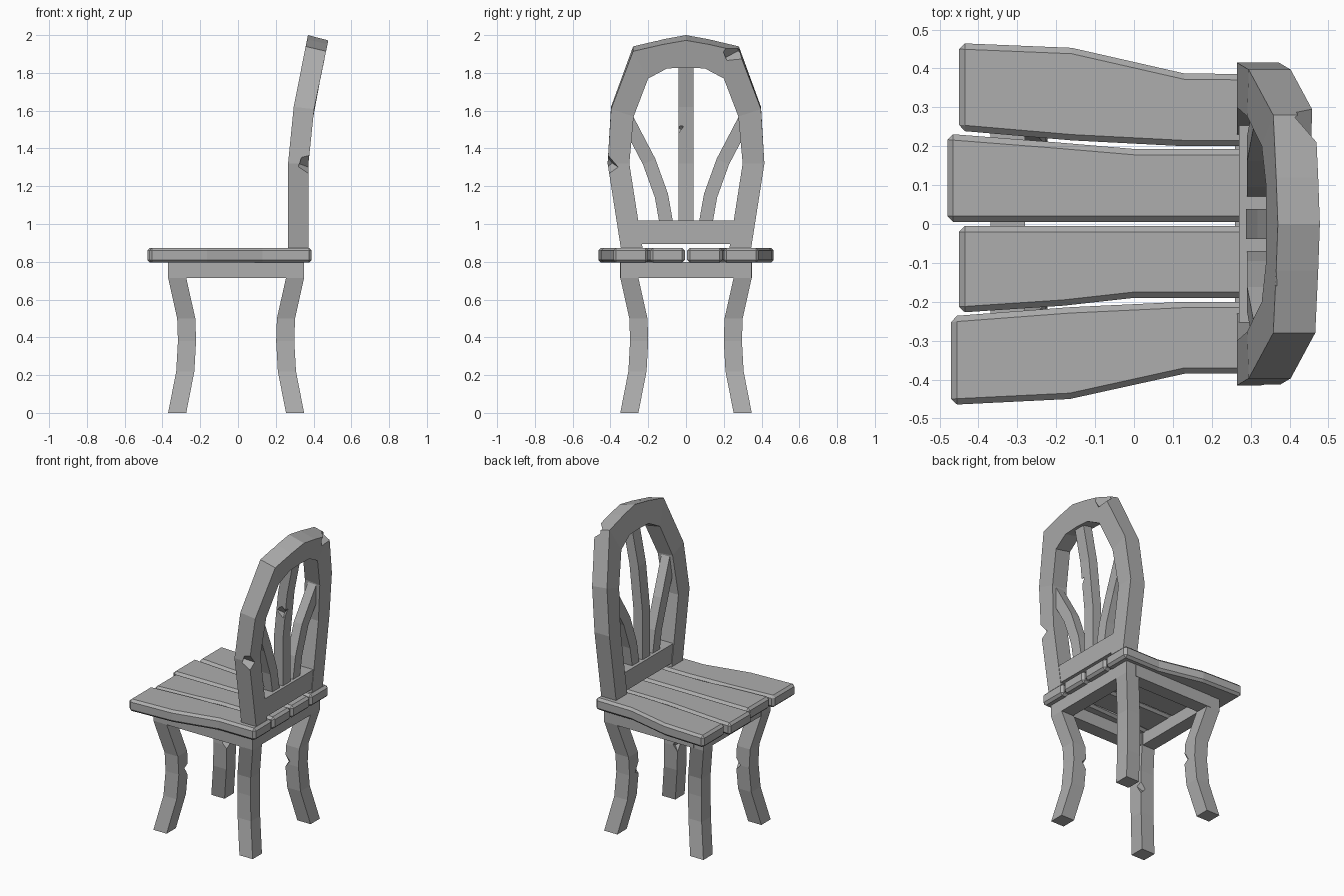
import bpy, bmesh
from mathutils import Vector, Euler

cube = bpy.data.objects.get("Cube")
if cube:
    bpy.data.objects.remove(cube)

wood = bpy.data.materials.new("grey_wood")
wood.use_nodes = True
grey = (0.42, 0.42, 0.42, 1)
wood.diffuse_color = grey
wood.node_tree.nodes["Principled BSDF"].inputs["Base Color"].default_value = grey


def loft(name, sections, bevel=0):
    """Skin a list of four-cornered sections and cap both ends."""
    bm = bmesh.new()
    rings = [[bm.verts.new(p) for p in s] for s in sections]
    for a, b in zip(rings, rings[1:]):
        for i in range(4):
            j = (i + 1) % 4
            bm.faces.new((a[i], a[j], b[j], b[i]))
    bm.faces.new(rings[0])
    bm.faces.new(rings[-1])
    bmesh.ops.recalc_face_normals(bm, faces=bm.faces)
    mesh = bpy.data.meshes.new(name)
    bm.to_mesh(mesh)
    bm.free()
    mesh.materials.append(wood)
    obj = bpy.data.objects.new(name, mesh)
    bpy.context.collection.objects.link(obj)
    if bevel:
        mod = obj.modifiers.new("worn_edges", "BEVEL")
        mod.width = bevel
        mod.segments = 1
        mod.angle_limit = 0.9
    return obj


def box(name, lo, hi, bevel=0):
    return loft(name, [[(x, lo[1], lo[2]), (x, hi[1], lo[2]), (x, hi[1], hi[2]),
                        (x, lo[1], hi[2])] for x in (lo[0], hi[0])], bevel)


def chip(obj, place, size, turn):
    """Knock a small wedge out of an edge."""
    h = size / 2
    cutter = box("chip_cutter", (-h, -h, -h), (h, h, h))
    cutter.location = place
    cutter.rotation_euler = Euler(turn)
    cutter.hide_render = True
    mod = obj.modifiers.new("chip", "BOOLEAN")
    mod.operation = "DIFFERENCE"
    mod.object = cutter
    bpy.context.view_layer.objects.active = obj
    bpy.ops.object.modifier_apply(modifier=mod.name)
    bpy.data.objects.remove(cutter)


def mix(points, t):
    """Piecewise-linear lookup in (key, value) pairs."""
    for (a, va), (b, vb) in zip(points, points[1:]):
        if t <= b:
            return va + (vb - va) * max(0, t - a) / (b - a)
    return points[-1][1]


# Legs: square bars bowing diagonally inward
bow = [(0.8, 0), (0.715, 0), (0.5, 0.048), (0.38, 0.052), (0.22, 0.043), (0, 0)]
for end, cx in (("front", -0.37), ("back", 0.35)):
    for side, sy in (("left", 1), ("right", -1)):
        sx = 1 if cx > 0 else -1
        rows = []
        for z, b in bow:
            x0, y0 = cx - sx * b, sy * (0.348 - b)
            x1, y1 = x0 - sx * 0.096, y0 - sy * 0.096
            rows.append([(x0, y0, z), (x1, y0, z), (x1, y1, z), (x0, y1, z)])
        leg = loft(f"{end}_{side}_leg", rows)
        chip(leg, (cx - sx * 0.165, sy * 0.19, 0.39), 0.07, (0.7, 0.6, 0.4))

# Apron rails under the seat
for side, y in (("left", 0.26), ("right", -0.35)):
    box(f"{side}_apron", (-0.3, y, 0.715), (0.28, y + 0.09, 0.8))
for end, x in (("front", -0.369), ("back", 0.26)):
    box(f"{end}_apron", (x, -0.3, 0.715), (x + 0.089, 0.3, 0.8))

# Seat planks: rows of (x, low y, high y)
planks = {
    "left_outer": [(-0.45, 0.24, 0.465), (-0.16, 0.215, 0.453), (0.13, 0.2, 0.387), (0.39, 0.2, 0.385)],
    "left_inner": [(-0.48, 0.005, 0.232), (-0.2, 0.005, 0.21), (0, 0.005, 0.193), (0.39, 0.005, 0.193)],
    "right_inner": [(-0.45, -0.228, -0.005), (-0.18, -0.21, -0.005), (0, -0.19, -0.005), (0.39, -0.19, -0.005)],
    "right_outer": [(-0.47, -0.465, -0.237), (-0.165, -0.45, -0.214), (0.13, -0.385, -0.2), (0.39, -0.385, -0.2)],
}
for name, rows in planks.items():
    loft(name + "_seat_plank",
         [[(x, a, 0.795), (x, b, 0.795), (x, b, 0.874), (x, a, 0.874)] for x, a, b in rows], 0.015)

# Backrest hoop, leaning backward toward the top
lean = [(0.87, 0.265), (1.32, 0.265), (1.62, 0.295), (2.0, 0.37)]
outer = [(0.345, 0.872), (0.415, 1.32), (0.397, 1.62), (0.28, 1.94), (0, 2.0)]
inner = [(0.23, 0.872), (0.3, 1.32), (0.277, 1.58), (0.2, 1.79), (0, 1.85)]


def hoop_section(o, i, sy):
    out = []
    for (y, z), back in ((o, 0), (o, 1), (i, 1), (i, 0)):
        drop = 0.028 * back * max(0, z - 1.32) / 0.68
        out.append((mix(lean, z) + 0.108 * back, sy * y, z - drop))
    return out


# Extra sections flatten the inner arch beside the crown
outer.insert(4, (0.12, 1.978))
inner.insert(4, (0.1, 1.845))
half = list(zip(outer, inner))
rows = [hoop_section(o, i, -1) for o, i in half]
rows += [hoop_section(o, i, 1) for o, i in reversed(half[:-1])]
hoop = loft("backrest_hoop", rows)
chip(hoop, (0.39, -0.43, 1.31), 0.1, (0.75, 0.3, 0.5))
chip(hoop, (0.48, 0.26, 1.91), 0.09, (0.5, 0.5, 0.7))
chip(hoop, (0.35, -0.14, 2.0), 0.06, (0.6, 0.7, 0.3))

# Lower backrest rail, raised slightly off the seat
box("backrest_rail", (0.27, -0.26, 0.895), (0.37, 0.26, 1.018))


def slat(name, path, width, depth):
    """Flat bar following (y, z) points inside the leaning hoop."""
    rows = []
    for k, p in enumerate(path):
        a, b = Vector(path[max(k - 1, 0)]), Vector(path[min(k + 1, len(path) - 1)])
        d = (b - a).normalized()
        n = Vector((d.y, -d.x)) * width / 2
        x = mix(lean, p[1]) + 0.055
        l, r = Vector(p) - n, Vector(p) + n
        rows.append([(x - depth / 2, *l), (x + depth / 2, *l),
                     (x + depth / 2, *r), (x - depth / 2, *r)])
    return loft(name, rows)


# Centre slat and two curved side slats
centre = slat("centre_slat", [(0, 0.99), (0, 1.32), (0, 1.62), (0, 1.88)], 0.078, 0.065)
chip(centre, (0.35, -0.045, 1.5), 0.05, (0.6, 0.5, 0.7))
for side, sy in (("left", 1), ("right", -1)):
    slat(f"{side}_curved_slat",
         [(sy * y, z) for y, z in ((0.1, 0.98), (0.13, 1.15), (0.195, 1.33), (0.31, 1.55))],
         0.072, 0.06)
